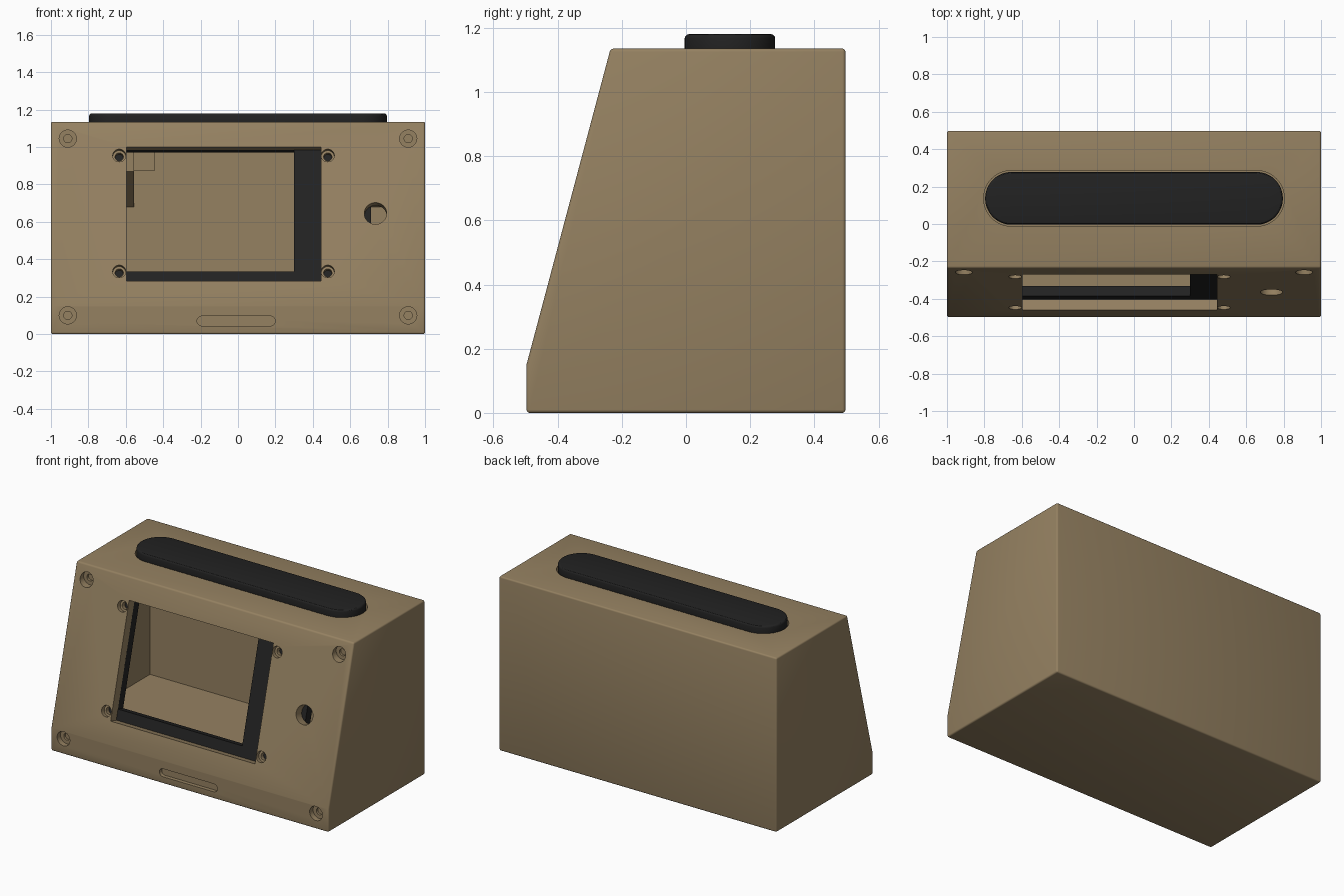
import bpy, bmesh, math
from mathutils import Matrix, Vector

if "Cube" in bpy.data.objects:
    bpy.data.objects.remove(bpy.data.objects["Cube"])


def material(name, rgb):
    m = bpy.data.materials.new(name)
    m.diffuse_color = (*rgb, 1)
    m.use_nodes = True
    m.node_tree.nodes["Principled BSDF"].inputs["Base Color"].default_value = m.diffuse_color
    return m


TAN = material("tan plastic", (0.30, 0.22, 0.12))
BLACK = material("black plastic", (0.016, 0.016, 0.016))

# Sloped front panel frame: x right, y up the slope, z outward
A = math.atan2(0.262, 0.985)
S, C = math.sin(A), math.cos(A)
SLOPE = Matrix(((1, 0, 0, 0), (0, S, -C, -0.497), (0, C, S, 0.15), (0, 0, 0, 1)))
# Upright front frame: x right, y up, z outward (-y)
FRONT = Matrix(((1, 0, 0, 0), (0, 0, -1, -0.497), (0, 1, 0, 0), (0, 0, 0, 1)))


def up(z):
    """Distance along the slope for a height above the ground."""
    return (z - 0.15) / C


def prism(name, outline, lo, hi, mat, frame=Matrix()):
    """Extrude a 2D outline along the frame's z from lo to hi."""
    bm = bmesh.new()
    base = bm.faces.new([bm.verts.new((x, y, lo)) for x, y in outline])
    ext = bmesh.ops.extrude_face_region(bm, geom=[base])
    for v in ext["geom"]:
        if isinstance(v, bmesh.types.BMVert):
            v.co.z = hi
    bm.transform(frame)
    bmesh.ops.recalc_face_normals(bm, faces=bm.faces)
    me = bpy.data.meshes.new(name)
    bm.to_mesh(me)
    bm.free()
    me.materials.append(mat)
    ob = bpy.data.objects.new(name, me)
    bpy.context.collection.objects.link(ob)
    return ob


def rect(x0, x1, y0, y1):
    return [(x0, y0), (x1, y0), (x1, y1), (x0, y1)]


def capsule(cx, cy, half, r, n=16):
    """Stadium outline; half = 0 gives a circle."""
    pts = []
    for i in range(2 * n + 2 if half else 2 * n):
        k = i - (1 if half and i > n else 0)
        t = math.pi * k / n - math.pi / 2
        side = half if i <= n else -half
        pts.append((cx + side + r * math.cos(t), cy + r * math.sin(t)))
    return pts


def apply_mods(ob):
    bpy.context.view_layer.objects.active = ob
    for m in list(ob.modifiers):
        bpy.ops.object.modifier_apply(modifier=m.name)


def cut(ob, cutter):
    m = ob.modifiers.new("cut", 'BOOLEAN')
    m.operation, m.solver, m.object = 'DIFFERENCE', 'EXACT', cutter
    cutter.hide_render = True
    apply_mods(ob)
    bpy.data.objects.remove(cutter)


def bevel(ob, width, segments, angle=40):
    m = ob.modifiers.new("bevel", 'BEVEL')
    m.width, m.segments = width, segments
    m.limit_method, m.angle_limit = 'ANGLE', math.radians(angle)
    apply_mods(ob)


def smooth(ob):
    bpy.ops.object.select_all(action='DESELECT')
    ob.select_set(True)
    bpy.context.view_layer.objects.active = ob
    bpy.ops.object.shade_smooth_by_angle(angle=math.radians(30))


# Side profiles are drawn as (y, z) and extruded along x
SIDE = Matrix(((0, 0, 1, 0), (1, 0, 0, 0), (0, 1, 0, 0), (0, 0, 0, 1)))

# Case body
case = prism("case", [(-0.497, 0), (0.497, 0), (0.497, 1.135), (-0.235, 1.135),
                      (-0.497, 0.15)], -1, 1, TAN, SIDE)
bevel(case, 0.01, 3)


# Hollow inside, parallel to the sloped panel
def inner_y(z):
    return -0.497 + 0.06 / C + (z - 0.15) * S / C


cut(case, prism("cavity", [(inner_y(0.155), 0.155), (0.437, 0.155), (0.437, 1.075),
                           (inner_y(1.075), 1.075)], -0.94, 0.94, TAN, SIDE))

# Screen window and button hole
S0, S1 = up(0.285), up(1.0)
cut(case, prism("window", rect(-0.595, 0.445, S0, S1), -0.09, 0.05, TAN, SLOPE))
cut(case, prism("button_hole", capsule(0.735, up(0.645), 0, 0.06), -0.09, 0.05, TAN, SLOPE))

# Countersunk screen screw holes
for x in (-0.635, 0.48):
    for z in (0.335, 0.955):
        for r, depth in ((0.035, -0.03), (0.022, -0.09)):
            cut(case, prism("screw_hole", capsule(x, up(z), 0, r), depth, 0.05, TAN, SLOPE))

# Corner screw holes, bored straight back
for x in (-0.91, 0.91):
    for z, y in ((0.1, 0), (1.045, 0.238)):
        for r, depth in ((0.046, 0.035), (0.022, 0.05)):
            cut(case, prism("corner_hole", capsule(x, z, 0, r), -y - depth, 0.1, TAN, FRONT))

# Slot in the lower lip and groove around the top pad
cut(case, prism("slot", capsule(-0.01, 0.07, 0.183, 0.026), -0.025, 0.05, TAN, FRONT))
cut(case, prism("pad_groove", capsule(0, 0.137, 0.655, 0.149, 24), 1.10, 1.3, TAN))
smooth(case)

# Screen bezel behind the window
bezel = prism("screen_bezel", rect(-0.67, 0.71, up(0.25), up(1.03)), -0.115, -0.0602, BLACK, SLOPE)
cut(bezel, prism("bezel_opening", rect(-0.595, 0.30, up(0.335) + 0.016, S1), -0.2, 0.05,
                 BLACK, SLOPE))

# Top pad with rounded rim
pad = prism("top_pad", capsule(0, 0.137, 0.655, 0.141, 24), 1.1, 1.18, BLACK)
bevel(pad, 0.013, 3, 60)
smooth(pad)

# Inner brackets under the top, at the back corner on each side
for s in (-1, 1):
    lo, hi = sorted((s * 0.94, s * 0.555))
    prism("inner_bracket", [(0.437, 0.68), (0.437, 1.075), (0.15, 1.075), (0.15, 0.87)],
          lo, hi, TAN, SIDE)
    lo, hi = sorted((s * 0.555, s * 0.445))
    prism("pad_boss", rect(0.2, 0.437, 0.875, 1.075), lo, hi, TAN, SIDE)
